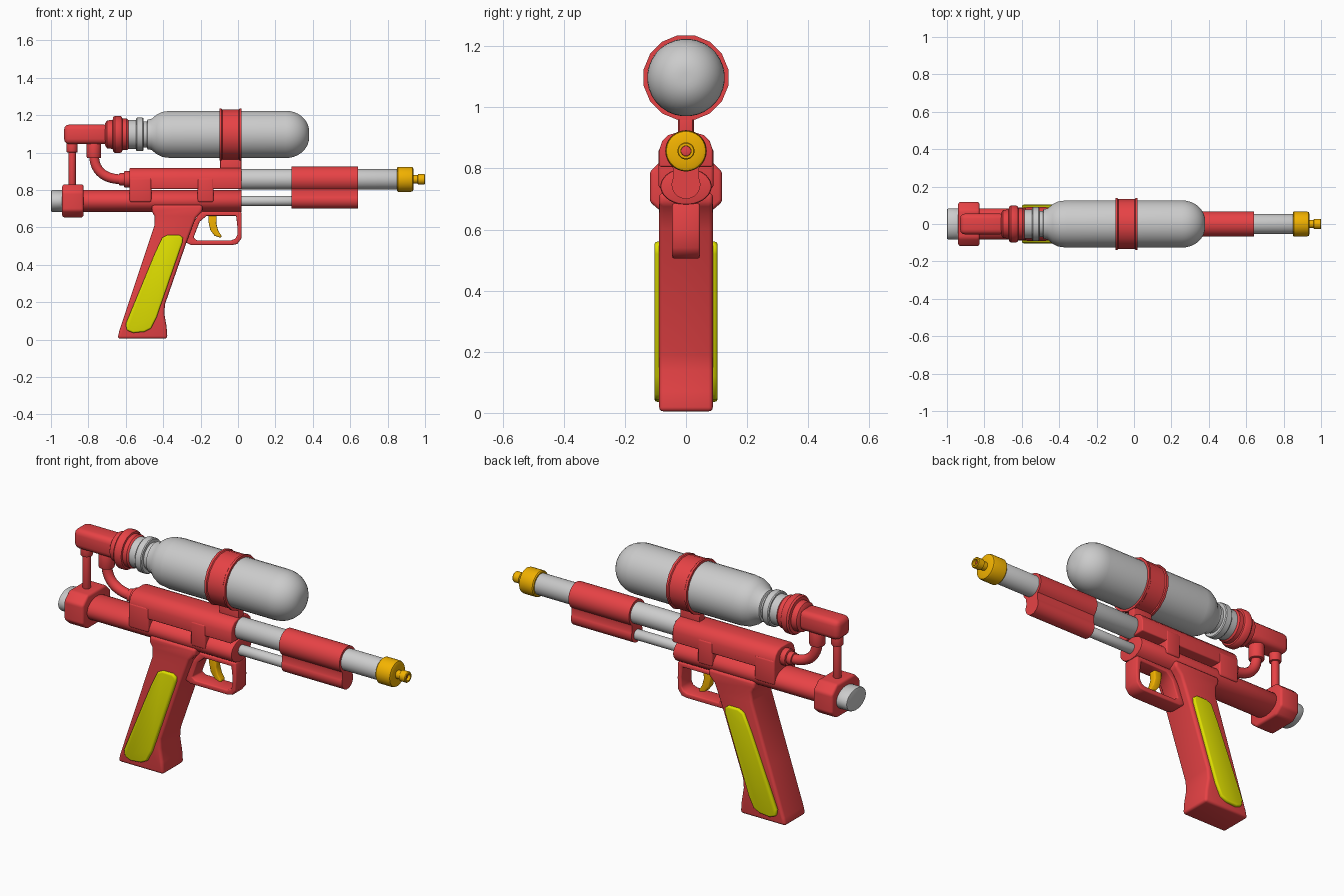
import bpy, bmesh, math
from mathutils import Vector

if "Cube" in bpy.data.objects:
    bpy.data.objects.remove(bpy.data.objects["Cube"])

def material(name, color):
    m = bpy.data.materials.new(name)
    m.diffuse_color = (*color, 1)
    m.use_nodes = True
    m.node_tree.nodes["Principled BSDF"].inputs["Base Color"].default_value = m.diffuse_color
    return m

RED = material("red", (0.8, 0.055, 0.06))
YELLOW = material("yellow", (0.75, 0.75, 0.0))
ORANGE = material("orange", (0.9, 0.45, 0.0))

def finish(name, bm, mat, bevel=0, segments=3, angle=35):
    bmesh.ops.recalc_face_normals(bm, faces=bm.faces)
    if bevel:
        edges = [e for e in bm.edges if e.is_manifold and e.calc_face_angle() > math.radians(angle)]
        bmesh.ops.bevel(bm, geom=edges, offset=bevel, segments=segments, profile=0.5,
                        affect='EDGES', clamp_overlap=True)
    me = bpy.data.meshes.new(name)
    bm.to_mesh(me)
    bm.free()
    ob = bpy.data.objects.new(name, me)
    bpy.context.collection.objects.link(ob)
    if mat:
        me.materials.append(mat)
    bpy.ops.object.select_all(action='DESELECT')
    ob.select_set(True)
    bpy.context.view_layer.objects.active = ob
    bpy.ops.object.shade_smooth_by_angle(angle=math.radians(angle))
    return ob

def prism(name, pts, axis, lo, hi, mat, bevel=0, segments=3, angle=35):
    """Extrude a profile: (x, z) points along y, or (y, z) points along x."""
    bm = bmesh.new()
    place = (lambda p, t: (p[0], t, p[1])) if axis == 'y' else (lambda p, t: (t, p[0], p[1]))
    face = bm.faces.new([bm.verts.new(place(p, lo)) for p in pts])
    ext = bmesh.ops.extrude_face_region(bm, geom=[face])
    step = (0, hi - lo, 0) if axis == 'y' else (hi - lo, 0, 0)
    verts = [v for v in ext['geom'] if isinstance(v, bmesh.types.BMVert)]
    bmesh.ops.translate(bm, vec=step, verts=verts)
    return finish(name, bm, mat, bevel, segments, angle)

def box(name, x, y, z, mat, bevel=0.012):
    pts = [(x[0], z[0]), (x[1], z[0]), (x[1], z[1]), (x[0], z[1])]
    return prism(name, pts, 'y', y[0], y[1], mat, bevel)

def lathe(name, prof, center, mat, axis='x', n=32, ysc=1.0, closed=False):
    """Revolve (position, radius) points about a line along x or z through center."""
    bm = bmesh.new()
    rings = []
    for t, r in prof:
        ring = []
        for i in range(n):
            a = 2 * math.pi * (i + 0.5) / n
            u, w = r * math.cos(a) * ysc, r * math.sin(a)
            ring.append(bm.verts.new((t, u, center + w) if axis == 'x' else (center + w, u, t)))
        rings.append(ring)
    pairs = list(zip(rings, rings[1:])) + ([(rings[-1], rings[0])] if closed else [])
    for a, b in pairs:
        for i in range(n):
            bm.faces.new((a[i], a[(i + 1) % n], b[(i + 1) % n], b[i]))
    if not closed:
        bm.faces.new(rings[0])
        bm.faces.new(rings[-1])
    return finish(name, bm, mat)

def rod(name, a, b, r, center, mat, axis='x', c=0.006, ysc=1.0):
    return lathe(name, [(a, r - c), (a + c * 0.3, r - c * 0.3), (a + c, r), (b - c, r),
                        (b - c * 0.3, r - c * 0.3), (b, r - c)], center, mat, axis, 32, ysc)

def arc(cx, cz, r, a0, a1, n):
    return [(cx + r * math.cos(math.radians(a0 + (a1 - a0) * i / n)),
             cz + r * math.sin(math.radians(a0 + (a1 - a0) * i / n))) for i in range(n + 1)]

BZ, LZ, TZ = 0.857, 0.741, 1.097    # barrel, lower body and tank centre heights

# water tank with neck, rounded shoulder and domed end
tank = [(-0.60, 0.078), (-0.545, 0.078), (-0.545, 0.086), (-0.54, 0.09), (-0.51, 0.09),
        (-0.505, 0.086), (-0.505, 0.07), (-0.487, 0.07), (-0.483, 0.08), (-0.463, 0.083),
        (-0.435, 0.106), (-0.405, 0.121), (-0.36, 0.127)] + \
       [(0.255 + 0.125 * math.sin(a), 0.017 + 0.11 * math.cos(a))
        for a in [math.pi / 2 * i / 9 for i in range(10)]]
lathe("water_tank", tank, TZ, None)

# tank cap with bulging ring
lathe("tank_cap", [(-0.71, 0.06), (-0.70, 0.075), (-0.67, 0.078), (-0.667, 0.093), (-0.658, 0.1),
                   (-0.63, 0.1), (-0.62, 0.093), (-0.618, 0.085), (-0.595, 0.085),
                   (-0.586, 0.078), (-0.586, 0.05)], TZ, RED)

# tank strap with raised lips and its support
lathe("tank_strap", [(-0.10, 0.127), (-0.10, 0.141), (-0.088, 0.141), (-0.084, 0.136), (0.004, 0.136),
                     (0.008, 0.141), (0.02, 0.141), (0.02, 0.127)], TZ, RED, n=16, closed=True)
box("strap_support", (-0.095, 0.018), (-0.022, 0.022), (0.89, 0.97), RED, 0.004)

# rear connector and hoses
box("rear_connector", (-0.93, -0.69), (-0.056, 0.056), (1.045, 1.15), RED, 0.028)
rod("feed_pipe", 0.80, 1.06, 0.02, -0.887, RED, 'z')
rod("feed_pipe_collar", 1.0, 1.06, 0.03, -0.887, RED, 'z')
rod("hose_collar", 0.97, 1.06, 0.039, -0.77, RED, 'z')
curve = bpy.data.curves.new("hose", 'CURVE')
curve.dimensions = '3D'
curve.bevel_depth = 0.026
curve.bevel_resolution = 4
curve.use_fill_caps = True
spline = curve.splines.new('BEZIER')
spline.bezier_points.add(1)
for p, co, h in zip(spline.bezier_points, [(-0.77, 0, 0.99), (-0.62, 0, BZ)], [(0, 0, -0.1), (0.08, 0, 0)]):
    p.co = co
    p.handle_left = Vector(co) - Vector(h)
    p.handle_right = Vector(co) + Vector(h)
hose = bpy.data.objects.new("hose", curve)
curve.materials.append(RED)
bpy.context.collection.objects.link(hose)
rod("hose_fitting", -0.637, -0.60, 0.033, BZ, RED)
rod("hose_flange", -0.61, -0.57, 0.044, BZ, RED)

# upper housing and side straps
upper = [(-0.087, 0.805), (0.087, 0.805), (0.087, 0.862), (0.078, 0.889), (0.058, 0.909), (0.03, 0.917)]
upper += [(-y, z) for y, z in reversed(upper[2:])]
prism("upper_housing", upper, 'x', -0.58, 0.02, RED, 0.006)
for label, x0, x1 in (("rear", -0.58, -0.463), ("front", -0.216, -0.13)):
    box(label + "_housing_strap", (x0, x1), (-0.09, 0.09), (0.735, 0.865), RED, 0.01)

# lower body, rear block and rear plug
rod("lower_body", -0.86, 0.02, 0.06, LZ, RED, ysc=1.4)
block = [(-0.118, 0.69), (-0.075, 0.653), (0.075, 0.653), (0.118, 0.69),
         (0.118, 0.79), (0.075, 0.83), (-0.075, 0.83), (-0.118, 0.79)]
prism("rear_block", block, 'x', -0.94, -0.826, RED, 0.012)
rod("rear_plug", -1.0, -0.92, 0.058, LZ, None, ysc=1.43)

# handle and yellow grips on both sides
handle = [(-0.46, 0.72), (-0.462, 0.685), (-0.446, 0.66), (-0.447, 0.61), (-0.55, 0.30), (-0.635, 0.045),
          (-0.644, 0.005), (-0.377, 0.005), (-0.382, 0.07), (-0.394, 0.14), (-0.39, 0.19),
          (-0.275, 0.52), (-0.245, 0.60), (-0.225, 0.65), (-0.19, 0.685), (-0.19, 0.72)]
prism("handle", handle, 'y', -0.088, 0.088, RED, 0.014)
grip = [(-0.405, 0.545), (-0.375, 0.56), (-0.315, 0.56), (-0.295, 0.545), (-0.297, 0.52), (-0.435, 0.12),
        (-0.465, 0.06), (-0.50, 0.042), (-0.56, 0.036), (-0.595, 0.05), (-0.60, 0.085), (-0.445, 0.46)]
for label, s in (("right", -1), ("left", 1)):
    prism(label + "_grip", grip, 'y', s * 0.075, s * 0.103, YELLOW, 0.009, angle=60)

# trigger guard: outer and inner loops bridged into a frame
outer = [(-0.20, 0.685), (0.018, 0.685), (0.02, 0.60), (0.018, 0.54), (-0.004, 0.511), (-0.035, 0.505),
         (-0.25, 0.505), (-0.29, 0.525), (-0.255, 0.60)]
inner = [(-0.168, 0.662), (-0.01, 0.662), (-0.004, 0.61), (-0.004, 0.56), (-0.014, 0.54), (-0.036, 0.531),
         (-0.22, 0.531), (-0.238, 0.545), (-0.205, 0.63)]
bm = bmesh.new()
loops = [[bm.verts.new((x, y, z)) for x, z in pts]
         for pts, y in ((outer, -0.045), (outer, 0.045), (inner, 0.045), (inner, -0.045))]
for k in range(4):
    a, b = loops[k], loops[(k + 1) % 4]
    for i in range(len(a)):
        j = (i + 1) % len(a)
        bm.faces.new((a[i], a[j], b[j], b[i]))
finish("trigger_guard", bm, RED, 0.006, 2, 50)

# trigger
trigger = [(-0.158, 0.69), (-0.158, 0.63), (-0.148, 0.585), (-0.125, 0.555), (-0.09, 0.543), (-0.088, 0.556),
           (-0.105, 0.58), (-0.116, 0.62), (-0.112, 0.69)]
prism("trigger", trigger, 'y', -0.02, 0.02, ORANGE, 0.006)

# barrel, pump rod and sliding pump grip
rod("barrel", 0.0, 0.87, 0.055, BZ, None)
rod("pump_rod", 0.0, 0.30, 0.027, LZ, None)
slider = arc(0, BZ, 0.068, -50, 230, 28) + arc(0, 0.747, 0.047, 150, 390, 20)
prism("pump_grip", slider, 'x', 0.287, 0.642, RED)

# nozzle with hollow tip and inner core
lathe("nozzle", [(0.85, 0.05), (0.85, 0.062), (0.855, 0.067), (0.925, 0.067), (0.934, 0.064), (0.938, 0.055),
                 (0.938, 0.022), (0.96, 0.022), (0.963, 0.028), (0.996, 0.028), (1.0, 0.025),
                 (1.0, 0.017), (0.95, 0.017)], BZ, ORANGE)
rod("nozzle_core", 0.94, 0.985, 0.0165, BZ, RED, c=0.002)
